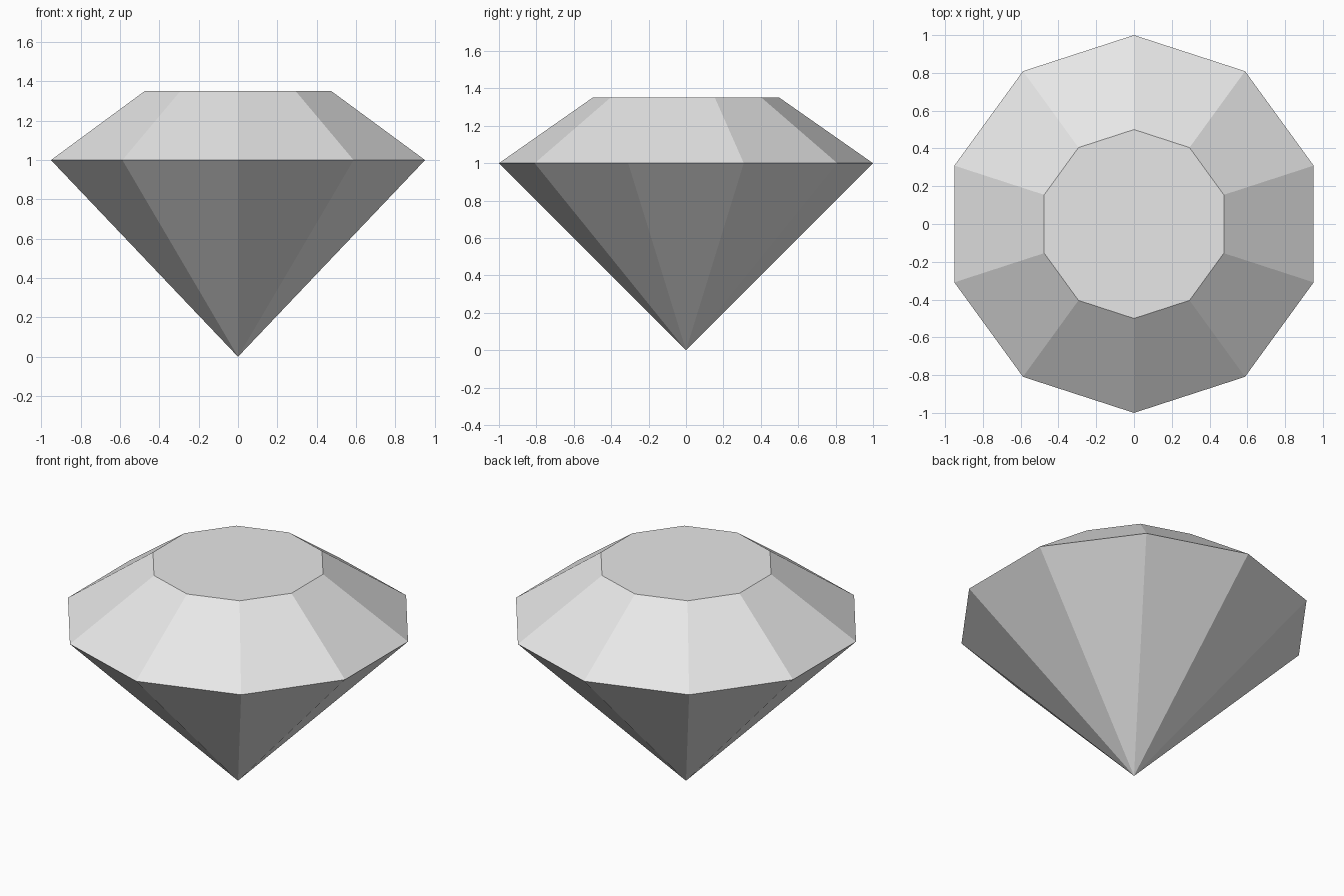
import bpy
import bmesh
from math import sin, cos, tau

cube = bpy.data.objects.get("Cube")
if cube:
    bpy.data.objects.remove(cube, do_unlink=True)

SIDES = 10
GIRDLE_RADIUS, GIRDLE_Z = 1.0, 1.0
TABLE_RADIUS, TABLE_Z = 0.5, 1.35

# Single pale grey material
grey = bpy.data.materials.new("pale_grey")
grey.use_nodes = True
colour = (0.8, 0.8, 0.8, 1.0)
grey.diffuse_color = colour
grey.node_tree.nodes["Principled BSDF"].inputs["Base Color"].default_value = colour

bm = bmesh.new()


def ring(radius, z):
    """Regular polygon with a corner pointing to the back."""
    angles = [tau * i / SIDES for i in range(SIDES)]
    return [bm.verts.new((radius * sin(a), radius * cos(a), z)) for a in angles]


girdle = ring(GIRDLE_RADIUS, GIRDLE_Z)
table = ring(TABLE_RADIUS, TABLE_Z)
tip = bm.verts.new((0, 0, 0))

# Flat table, sloping crown facets and pointed pavilion facets
bm.faces.new(table)
for i in range(SIDES):
    j = (i + 1) % SIDES
    bm.faces.new((girdle[i], girdle[j], table[j], table[i]))
    bm.faces.new((girdle[j], girdle[i], tip))
bmesh.ops.recalc_face_normals(bm, faces=bm.faces)

mesh = bpy.data.meshes.new("cut_gem")
bm.to_mesh(mesh)
bm.free()
mesh.materials.append(grey)
gem = bpy.data.objects.new("cut_gem", mesh)
bpy.context.collection.objects.link(gem)
